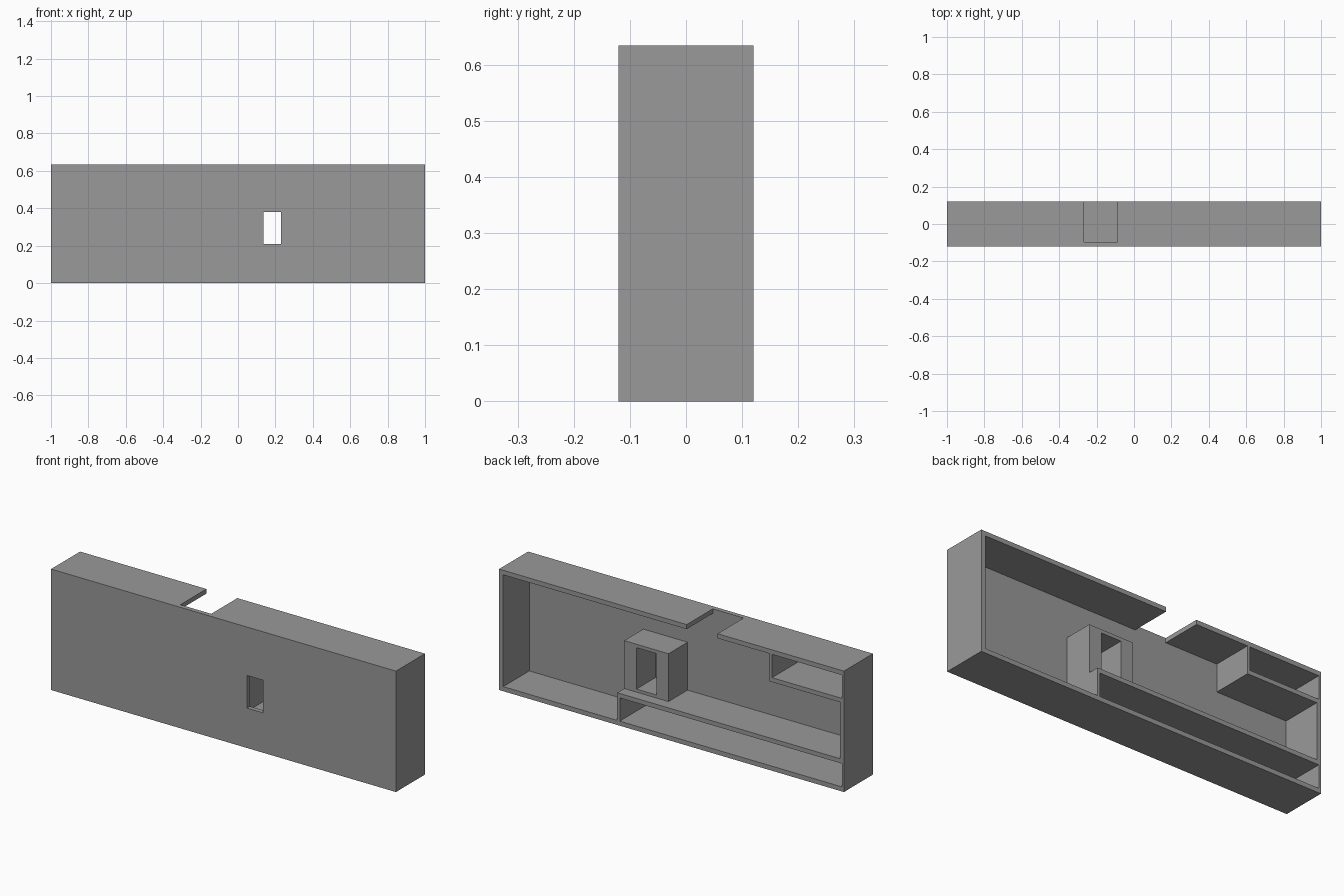
import bpy

if "Cube" in bpy.data.objects:
    bpy.data.objects.remove(bpy.data.objects["Cube"])

W, D, H = 1.0, 0.12, 0.634      # half width, half depth, height
T = 0.024                       # wall thickness
FLOOR = -D + T                  # inner side of the front panel

grey = bpy.data.materials.new("grey")
grey.diffuse_color = (0.32, 0.32, 0.32, 1)
grey.use_nodes = True
grey.node_tree.nodes["Principled BSDF"].inputs["Base Color"].default_value = grey.diffuse_color


def box(name, x0, x1, y0, y1, z0, z1):
    """Axis-aligned box between two corners."""
    bpy.ops.mesh.primitive_cube_add(
        size=1, location=((x0 + x1) / 2, (y0 + y1) / 2, (z0 + z1) / 2))
    ob = bpy.context.object
    ob.name = name
    ob.scale = (x1 - x0, y1 - y0, z1 - z0)
    bpy.ops.object.transform_apply(location=True, rotation=False, scale=True)
    ob.data.materials.append(grey)
    return ob


def combine(target, tool, operation):
    """Apply a boolean and discard the tool."""
    mod = target.modifiers.new(tool.name, 'BOOLEAN')
    mod.operation = operation
    mod.solver = 'EXACT'
    mod.object = tool
    bpy.context.view_layer.objects.active = target
    bpy.ops.object.modifier_apply(modifier=mod.name)
    bpy.data.objects.remove(tool, do_unlink=True)


# Tray-like housing, open at the back
housing = box("housing", -W, W, -D, D, 0, H)
combine(housing, box("main_cavity", -W + T, W - T, FLOOR, D + 0.1, T, H - T), 'DIFFERENCE')

# Solid blocks added inside: lower channel, upper channel, window sleeve
IN = 0.012                      # overlap into the surrounding walls
for name, x0, x1, y1, z0, z1 in (
        ("lower_channel", -W + IN, 0.315, D, IN, 0.169),
        ("upper_channel", -W + IN, -0.568, D, H - 0.169, H - IN),
        ("window_sleeve", 0.058, 0.315, 0.062, 0.16, 0.42)):
    combine(housing, box(name, x0, x1, FLOOR - IN, y1, z0, z1), 'UNION')

# Openings: channel pockets, top notch, sleeve bore, front window
for name, x0, x1, y0, y1, z0, z1 in (
        ("lower_pocket", -W + 0.012, 0.3, FLOOR, D + 0.1, T, 0.146),
        ("upper_pocket", -W + 0.012, -0.583, FLOOR, D + 0.1, H - 0.146, H - T),
        ("top_notch", -0.267, -0.088, FLOOR, D + 0.1, H - 0.05, H + 0.1),
        ("sleeve_bore", 0.128, 0.244, FLOOR, D + 0.1, 0.185, 0.402),
        ("front_window", 0.136, 0.23, -D - 0.1, 0, 0.209, 0.38)):
    combine(housing, box(name, x0, x1, y0, y1, z0, z1), 'DIFFERENCE')
